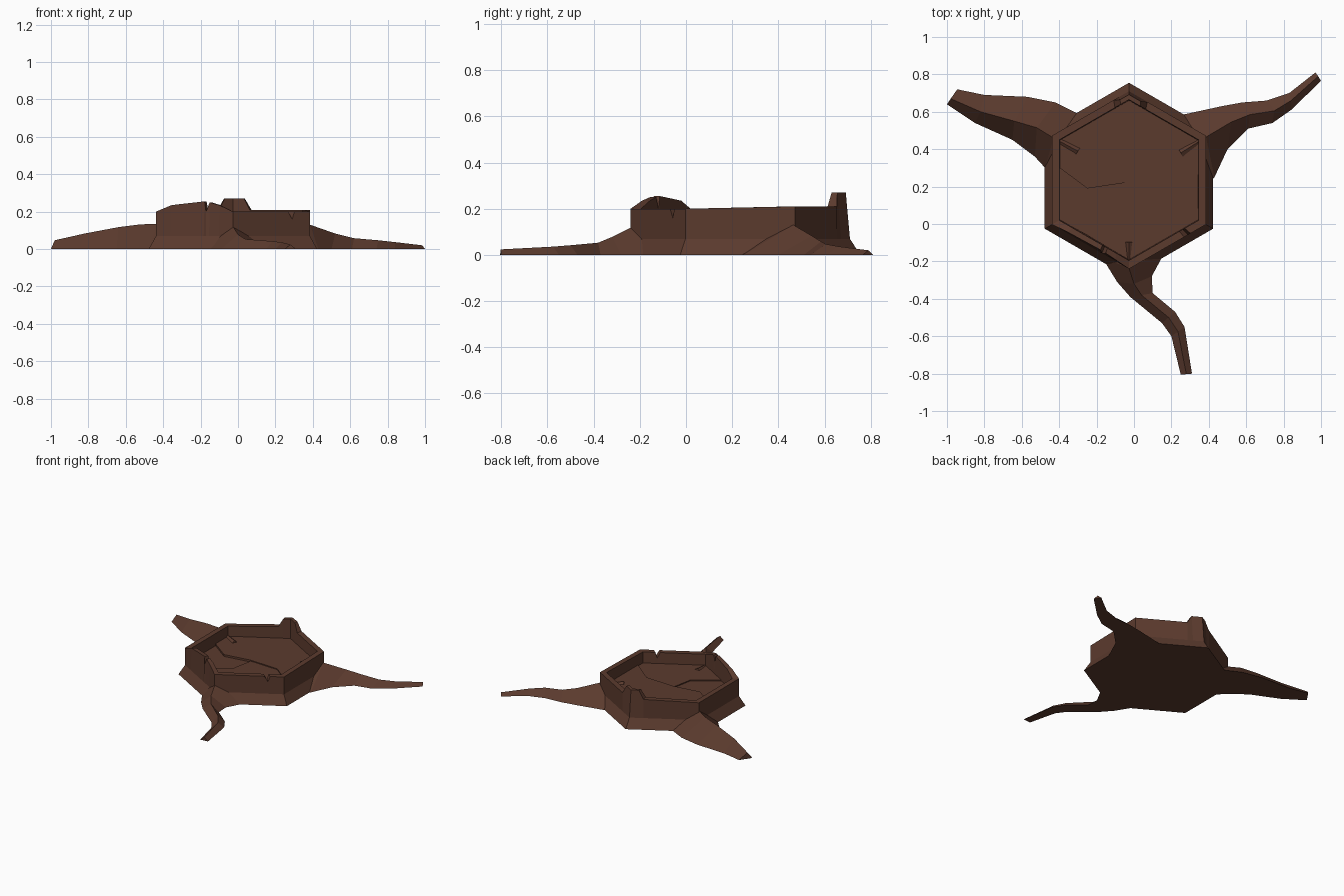
import bpy, bmesh, math

if "Cube" in bpy.data.objects:
    bpy.data.objects.remove(bpy.data.objects["Cube"])

bark = bpy.data.materials.new("dark brown bark")
bark.diffuse_color = (0.105, 0.043, 0.027, 1)
bark.use_nodes = True
bark.node_tree.nodes["Principled BSDF"].inputs["Base Color"].default_value = bark.diffuse_color

CX, CY = -0.027, 0.235


def make(name, verts, faces):
    bm = bmesh.new()
    vs = [bm.verts.new(v) for v in verts]
    for f in faces:
        bm.faces.new([vs[i] for i in f])
    bmesh.ops.recalc_face_normals(bm, faces=bm.faces)
    me = bpy.data.meshes.new(name)
    bm.to_mesh(me)
    bm.free()
    me.materials.append(bark)
    ob = bpy.data.objects.new(name, me)
    bpy.context.collection.objects.link(ob)
    return ob


def loft(rings):
    """Join rings of equal length and cap both ends."""
    n = len(rings[0])
    verts = [p for r in rings for p in r]
    faces = [(k*n + i, k*n + (i+1) % n, (k+1)*n + (i+1) % n, (k+1)*n + i)
             for k in range(len(rings) - 1) for i in range(n)]
    faces += [tuple(range(n)), tuple(range(len(verts) - n, len(verts)))]
    return verts, faces


def hex_point(side, t, r):
    a, b = (math.radians(90 + 60*k) for k in (side, side + 1))
    return (CX + r*(math.cos(a)*(1-t) + math.cos(b)*t),
            CY + r*(math.sin(a)*(1-t) + math.sin(b)*t))


# Hollow hexagonal trunk: broken rim heights as (position along side, z)
rim = [
    [(0, .27), (.12, .27), (.2, .21)],                                  # back left
    [(0, .2)],                                                          # left
    [(0, .2), (.19, .235), (.62, .255), (.65, .2), (.69, .25), (.82, .235)],  # front left
    [(0, .2), (.72, .2), (.77, .16), (.80, .2)],                        # front right
    [(0, .2)],                                                          # right
    [(0, .21), (.76, .21), (.84, .27)],                                 # back right
]
pts = [(s, t, z) for s, side in enumerate(rim) for t, z in side]
rings = [
    [(*hex_point(s, t, .52), 0) for s, t, z in pts],
    [(*hex_point(s, t, .475), .07) for s, t, z in pts],
    [(*hex_point(s, t, .475 - max(0, z - .21)*.3), z) for s, t, z in pts],
    [(*hex_point(s, t, .43), z) for s, t, z in pts],
    [(*hex_point(s, t, .425), .10) for s, t, z in pts],
]
make("stump_trunk", *loft(rings))

# Cracked wood surface inside the rim: three slabs at slightly different heights
c = [hex_point(k, 0, .427) for k in range(6)]
left, bend, mid, bend2, right = (-.397, .3), (-.25, .19), (-.05, .22), (.18, .21), (.343, .08)
crack, edge = (-.08, .06), (-.25, -.06)
slabs = {
    "back_wood_slab": ([c[0], c[1], left, bend, mid, bend2, right, c[5]], .126),
    "front_left_wood_slab": ([left, c[2], edge, crack, mid, bend], .112),
    "front_right_wood_slab": ([edge, c[3], c[4], right, bend2, mid, crack], .119),
}
for name, (outline, z) in slabs.items():
    make(name, *loft([[(x, y, .09) for x, y in outline], [(x, y, z) for x, y in outline]]))


# Roots: sections of (edge a, ridge with height, edge b) from trunk to tip
roots = {
    "left_root": [
        ((-.20, .54), (-.30, .39, .14), (-.40, .22)),
        ((-.28, .58), (-.43, .46, .135), (-.475, .30)),
        ((-.42, .65), (-.52, .515, .132), (-.53, .36)),
        ((-.57, .68), (-.64, .55, .117), (-.65, .45)),
        ((-.80, .69), (-.82, .60, .083), (-.85, .54)),
        ((-.945, .72), (-.98, .67, .047), (-1.0, .64))],
    "right_root": [
        ((.16, .54), (.25, .38, .14), (.36, .17)),
        ((.24, .58), (.385, .465, .13), (.43, .25)),
        ((.47, .63), (.52, .545, .083), (.50, .40)),
        ((.58, .65), (.62, .585, .058), (.61, .51)),
        ((.71, .66), (.75, .605, .047), (.74, .54)),
        ((.83, .70), (.84, .66, .037), (.84, .61)),
        ((.97, .81), (.985, .79, .02), (1.0, .765))],
    "front_root": [
        ((-.24, -.06), (-.027, -.1, .13), (.22, -.06)),
        ((-.17, -.18), (-.027, -.235, .12), (.17, -.14)),
        ((-.09, -.31), (.0, -.32, .078), (.095, -.28)),
        ((-.02, -.39), (.04, -.38, .053), (.10, -.37)),
        ((.15, -.53), (.185, -.50, .042), (.22, -.47)),
        ((.20, -.60), (.235, -.575, .036), (.27, -.55)),
        ((.25, -.805), (.28, -.803, .024), (.31, -.80))],
}
for name, sections in roots.items():
    make(name, *loft([[(*a, 0), r, (*b, 0)] for a, r, b in sections]))
